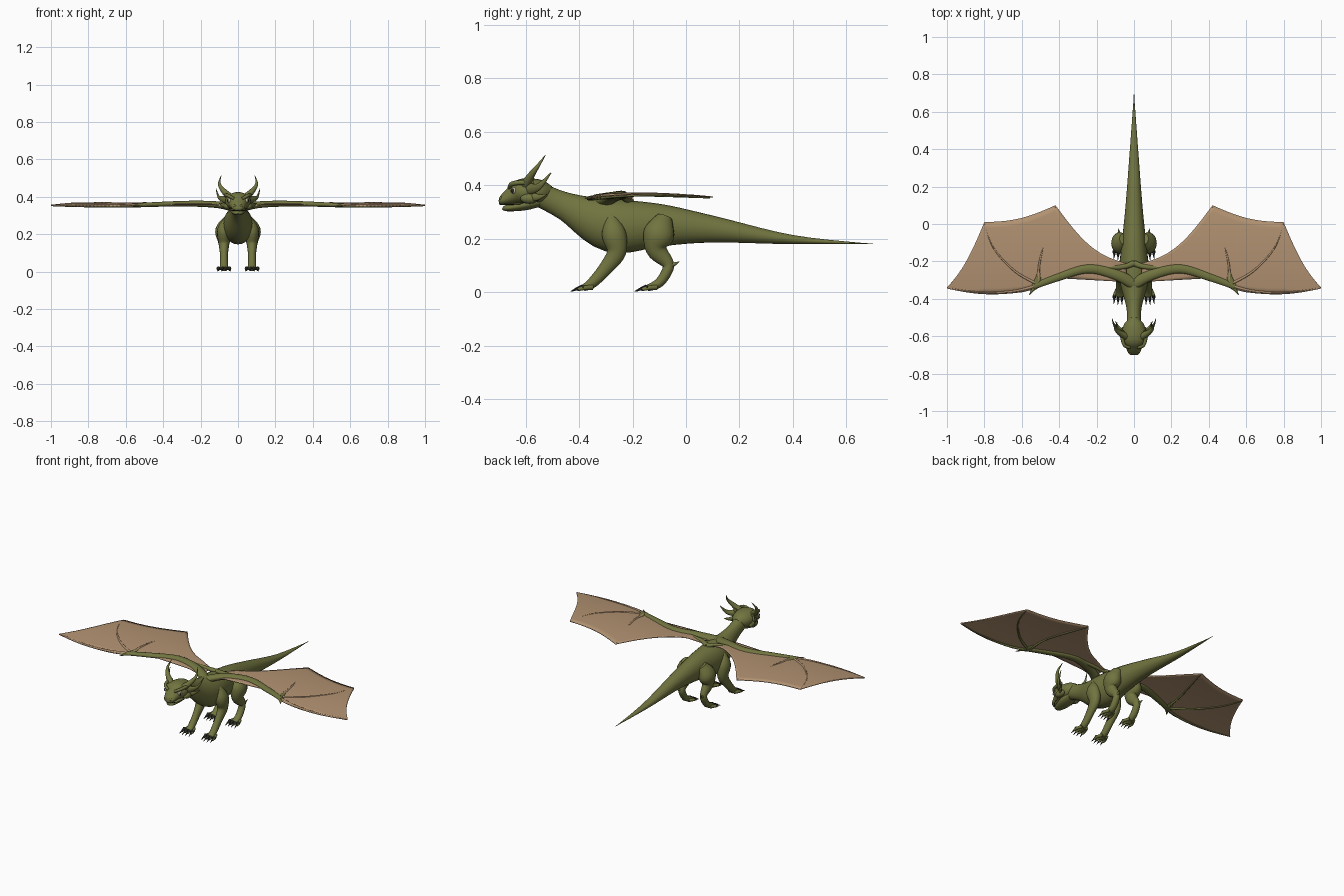
import bpy, bmesh, math
from mathutils import Vector

if "Cube" in bpy.data.objects:
    bpy.data.objects.remove(bpy.data.objects["Cube"], do_unlink=True)


def material(name, red, green, blue):
    colour = (red, green, blue, 1)
    made = bpy.data.materials.new(name)
    made.use_nodes = True
    made.diffuse_color = colour
    shader = made.node_tree.nodes["Principled BSDF"]
    shader.inputs["Base Color"].default_value = colour
    shader.inputs["Roughness"].default_value = .8
    return made


HIDE = material("olive_hide", .165, .175, .05)
MEMBRANE = material("tan_membrane", .44, .285, .165)
CLAW = material("dark_claw", .02, .02, .015)
EYE = material("pale_eye", .5, .45, .35)
ACROSS, ALONG = Vector((1, 0, 0)), Vector((0, 1, 0))


def finish(name, bm, mat, mirror=True, thickness=0):
    bmesh.ops.recalc_face_normals(bm, faces=bm.faces)
    mesh = bpy.data.meshes.new(name)
    bm.to_mesh(mesh)
    bm.free()
    mesh.materials.append(mat)
    part = bpy.data.objects.new(name, mesh)
    bpy.context.collection.objects.link(part)
    bpy.ops.object.select_all(action="DESELECT")
    part.select_set(True)
    bpy.context.view_layer.objects.active = part
    bpy.ops.object.shade_smooth_by_angle(angle=math.radians(50))
    if thickness:
        solid = part.modifiers.new("Thickness", "SOLIDIFY")
        solid.thickness, solid.offset = thickness, 0
    if mirror:
        part.modifiers.new("Mirror", "MIRROR")


def spline(points, steps=5):
    """Smooth curve through points of any dimension."""
    padded = [points[0], *points, points[-1]]
    curve = []
    for before, start, end, after in zip(padded, padded[1:], padded[2:], padded[3:]):
        for step in range(steps):
            t = step / steps
            curve.append([b + t * (c - a + t * (2 * a - 5 * b + 4 * c - d + t * (3 * b - a - 3 * c + d))) / 2
                          for a, b, c, d in zip(before, start, end, after)])
    return curve + [list(points[-1])]


def loft(name, stations, mat=HIDE, side=ACROSS, mirror=True, sides=16):
    """Smooth tube through stations of x, y, z, side radius and other radius."""
    rows = spline(stations)
    centres = [Vector(row[:3]) for row in rows]
    bm = bmesh.new()
    rings = []
    for i, (centre, row) in enumerate(zip(centres, rows)):
        tangent = (centres[min(i + 1, len(rows) - 1)] - centres[max(i - 1, 0)]).normalized()
        wide = (side - tangent * side.dot(tangent)).normalized()
        tall = tangent.cross(wide)
        wide *= max(row[-2], .001)
        tall *= max(row[-1], .001)
        angles = [math.tau * k / sides for k in range(sides)]
        rings.append([bm.verts.new(centre + wide * math.cos(q) + tall * math.sin(q)) for q in angles])
    for near, far in zip(rings, rings[1:]):
        for k in range(sides):
            bm.faces.new((near[k - 1], near[k], far[k], far[k - 1]))
    bm.faces.new(rings[0])
    bm.faces.new(rings[-1])
    finish(name, bm, mat, mirror)


def centred(name, rows):
    """Part on the centre plane, from rows of y, z, half width and half height."""
    loft(name, [(0, *row) for row in rows], mirror=False, sides=24)


def taper(name, path, start, end=.001, flat=1, **options):
    """Tube along a path whose radius shrinks evenly from start to end."""
    stations = []
    for i, point in enumerate(path):
        radius = start + (end - start) * i / (len(path) - 1)
        stations.append((*point, radius, radius * flat))
    loft(name, stations, **options)


def leg(name, rows):
    """Leg from rows of y, z and radius, leaning in at the top and broad at the foot."""
    loft(name, [(.075 - .4 * max(0, z - .23), y, z, max(.021, radius * .8), radius)
                for y, z, radius in rows])


def ball(name, centre, size, mat=HIDE):
    bm = bmesh.new()
    bmesh.ops.create_uvsphere(bm, u_segments=16, v_segments=10, radius=1)
    bmesh.ops.scale(bm, vec=size, verts=bm.verts)
    bmesh.ops.translate(bm, vec=centre, verts=bm.verts)
    finish(name, bm, mat)


# Neck, trunk and tail in one sweep
centred("body", [(-.56, .37, .04, .045), (-.45, .32, .04, .053), (-.28, .25, .08, .1),
                 (-.1, .25, .065, .08), (.1, .235, .045, .05), (.4, .196, .022, .017),
                 (.7, .18, 0, 0)])

# Head
centred("skull", [(-.5, .375, .02, .02), (-.54, .374, .055, .045), (-.61, .374, .068, .05),
                  (-.65, .36, .047, .035), (-.69, .34, .03, .017), (-.7, .337, .01, .006)])
centred("lower_jaw", [(-.53, .345, .03, .02), (-.6, .326, .042, .02), (-.67, .314, .026, .012),
                      (-.685, .317, .01, .006)])
taper("brow", [(.022, -.66, .39), (.05, -.65, .405), (.063, -.61, .41), (.06, -.57, .41)], .008, .01)
ball("nostril", (.017, -.69, .35), (.01, .01, .008))
ball("cheek", (.058, -.585, .35), (.02, .035, .02))
ball("eye", (.046, -.642, .379), (.011, .014, .013), EYE)
ball("pupil", (.052, -.648, .379), (.006, .007, .009), CLAW)
taper("mouth_line", [(0, -.697, .327), (.037, -.66, .327), (.054, -.61, .33)], .002,
      mat=CLAW, side=ALONG)
taper("horn", [(.045, -.6, .4), (.08, -.58, .435), (.1, -.555, .47), (.09, -.525, .513)], .02)
taper("ear_spike", [(.055, -.59, .385), (.1, -.55, .395), (.118, -.505, .446)], .013, flat=1.8)
taper("cheek_spike", [(.05, -.59, .36), (.08, -.555, .355), (.1, -.52, .366)], .013, flat=1.7)

# Legs
leg("front_leg", [(-.28, .28, .02), (-.27, .22, .045), (-.26, .15, .036), (-.3, .09, .026),
                  (-.35, .035, .02), (-.385, .015, .012)])
leg("hind_leg", [(-.08, .28, .03), (-.1, .22, .058), (-.11, .16, .04), (-.07, .11, .024),
                 (-.07, .08, .02), (-.1, .035, .018), (-.145, .014, .012)])
taper("hock_spur", [(.08, -.07, .1), (.08, -.045, .104), (.085, -.025, .114)], .014)

# Four spread toes with claws on every foot
for foot, heel in (("front", -.35), ("hind", -.11)):
    for toe in range(4):
        spread = (toe - 1.5) / 50
        root = .075 + spread / 2
        tip = .075 + spread
        front = heel - .06 + abs(spread) / 4
        taper(f"{foot}_toe_{toe}", [(root, heel, .018), (tip, front + .02, .015), (tip, front, .01)],
              .01, .007, sides=10)
        taper(f"{foot}_claw_{toe}", [(tip, front + .02, .018), (tip, front, .013),
                                     (tip + spread / 10, front - .025, .002)],
              .01, mat=CLAW, sides=8)


# Wing surface: a shallow camber that dips into the back
def on_wing(x, y, lift=0):
    dip = .025 * max(0, 1 - x * 8)
    return (x, y, .367 - (y + .12) ** 2 / 4 - dip + lift)


def scallop(corners, sags, x):
    """Edge through corners, hanging forward between each pair by its sag."""
    for (x_in, y_in), (x_out, y_out), sag in zip(corners, corners[1:], sags):
        t = (x - x_in) / (x_out - x_in)
        if t <= 1.001:
            break
    return y_in + (y_out - y_in) * t - sag * math.sin(math.pi * t)


# Membrane spanned between the leading and trailing edges
leading = [(.04, -.31), (.4, -.29), (.6, -.365), (1, -.345)]
trailing = [(.04, -.21), (.42, .1), (.8, .01), (1, -.34)]
columns, rows = 48, 12
bm = bmesh.new()
grid = []
for column in range(columns + 1):
    x = .04 + .96 * column / columns
    front = scallop(leading, (0, .01, .02), x)
    back = scallop(trailing, (.065, .025, .04), x)
    grid.append([bm.verts.new(on_wing(x, front + (back - front) * k / rows)) for k in range(rows + 1)])
for inner, outer in zip(grid, grid[1:]):
    for k in range(rows):
        bm.faces.new((inner[k], outer[k], outer[k + 1], inner[k + 1]))
finish("wing_membrane", bm, MEMBRANE, thickness=.005)

# Wing arm and wrist spikes
arm = [(0, -.32), (.1, -.27), (.25, -.24), (.42, -.29), (.54, -.335)]
taper("wing_arm", [on_wing(*point) for point in arm], .032, .016, flat=.65, side=ALONG)
shoulder = [(0, -.21), (.07, -.23), (.25, -.235)]
taper("wing_shoulder", [on_wing(*point) for point in shoulder], .016, .01, flat=.8, side=ALONG)
taper("wrist_back_spike", [on_wing(.52, -.32), on_wing(.51, -.27), on_wing(.515, -.21)], .022, flat=.5)
taper("wrist_front_spike", [on_wing(.51, -.32), on_wing(.54, -.35), on_wing(.56, -.38)], .018, flat=.6)

# Fingers: hide bone below, membrane ridge above
fingers = {
    "first": [(.52, -.33), (.65, -.36), (.82, -.365), (.99, -.342)],
    "second": [(.52, -.32), (.64, -.25), (.75, -.13), (.8, 0)],
    "third": [(.51, -.31), (.5, -.18), (.42, .09)],
}
for finger, path in fingers.items():
    direction = ALONG if finger == "first" else ACROSS
    for layer, lift, mat in (("ridge", .001, MEMBRANE), ("bone", -.004, HIDE)):
        taper(f"{finger}_finger_{layer}", [on_wing(x, y, lift) for x, y in path], .008, .002,
              mat=mat, side=direction, sides=8)
